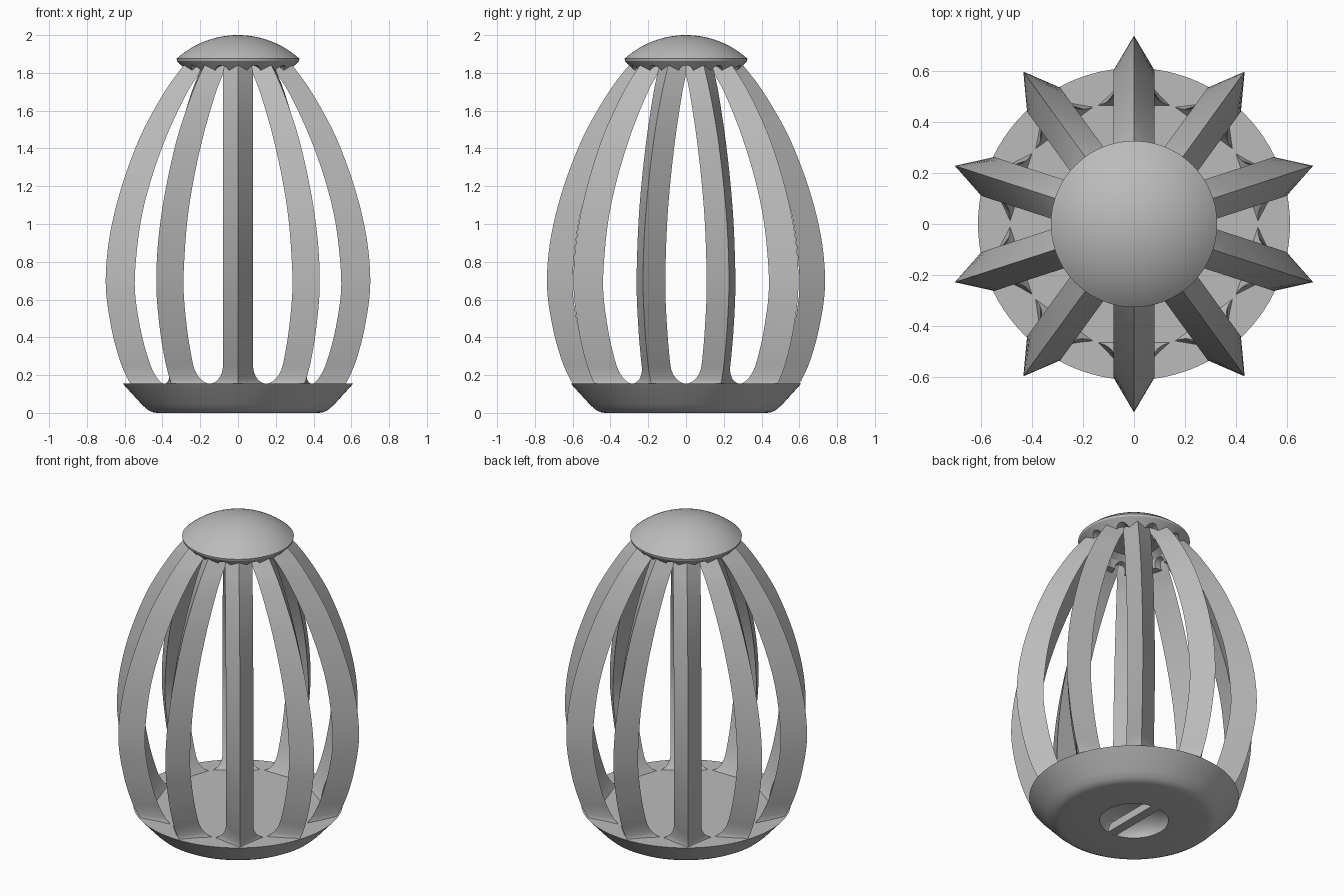
import bpy, bmesh, math
from mathutils import Vector, Matrix

cube = bpy.data.objects.get("Cube")
if cube:
    bpy.data.objects.remove(cube, do_unlink=True)

grey = bpy.data.materials.new("plain grey")
grey.use_nodes = True
grey.diffuse_color = (0.5, 0.5, 0.5, 1)
grey.node_tree.nodes["Principled BSDF"].inputs["Base Color"].default_value = (0.5, 0.5, 0.5, 1)

RIBS = 10
STEP = math.tau / RIBS


def make_object(name, bm):
    bmesh.ops.recalc_face_normals(bm, faces=bm.faces)
    mesh = bpy.data.meshes.new(name)
    bm.to_mesh(mesh)
    bm.free()
    mesh.materials.append(grey)
    obj = bpy.data.objects.new(name, mesh)
    bpy.context.collection.objects.link(obj)
    return obj


def lathe(name, profile, steps=96):
    """Turn an (r, z) profile that starts and ends on the axis."""
    bm = bmesh.new()
    verts = [bm.verts.new((r, 0, z)) for r, z in profile]
    edges = [bm.edges.new(pair) for pair in zip(verts, verts[1:])]
    bmesh.ops.spin(bm, geom=verts + edges, axis=(0, 0, 1), cent=(0, 0, 0),
                   angle=math.tau, steps=steps, use_merge=False)
    bmesh.ops.remove_doubles(bm, verts=bm.verts, dist=1e-4)
    return make_object(name, bm)


def activate(obj):
    bpy.ops.object.select_all(action='DESELECT')
    obj.select_set(True)
    bpy.context.view_layer.objects.active = obj


def subtract(target, cutter):
    cutter.hide_render = True
    mod = target.modifiers.new("cut", 'BOOLEAN')
    mod.operation = 'DIFFERENCE'
    mod.solver = 'EXACT'
    mod.object = cutter
    activate(target)
    bpy.ops.object.modifier_apply(modifier=mod.name)
    bpy.data.objects.remove(cutter, do_unlink=True)


def smooth(obj, degrees=30):
    activate(obj)
    bpy.ops.object.shade_smooth_by_angle(angle=math.radians(degrees))


def spline(points, count):
    """Catmull-Rom curve through the points."""
    pts = [Vector(p) for p in points]
    pts = [2 * pts[0] - pts[1]] + pts + [2 * pts[-1] - pts[-2]]
    out = []
    for a, b, c, d in zip(pts, pts[1:], pts[2:], pts[3:]):
        for i in range(count):
            t = i / count
            out.append(0.5 * (2 * b + (c - a) * t + (2 * a - 5 * b + 4 * c - d) * t ** 2
                              + (3 * b - a - 3 * c + d) * t ** 3))
    return out + [pts[-2]]


# Base: shallow flat bowl with a round hollow underneath
base = lathe("base", [(0, 0), (0.43, 0), (0.455, 0.004), (0.48, 0.018),
                      (0.51, 0.045), (0.61, 0.155), (0, 0.155)])
hollow = [(0.2 * math.cos(a), 0.11 * math.sin(a))
          for a in (math.pi / 2 * i / 10 for i in range(10))]
subtract(base, lathe("hollow_cutter", [(0, -0.02), (0.2, -0.02)] + hollow + [(0, 0.11)], 48))
smooth(base)

# Bar across the hollow
bm = bmesh.new()
bmesh.ops.create_cube(bm, size=1, matrix=Matrix.Translation((0, 0, 0.026))
                      @ Matrix.Diagonal((0.06, 0.40, 0.05, 1)))
make_object("base_bar", bm)

# Cap: dome with a conical underside, hollow inside
R = 0.485
dome = [(R * math.sin(a), 2 - R + R * math.cos(a))
        for a in (math.asin(0.325 / R) * i / 16 for i in range(17))]
dome[0] = (0, 2)
cap = lathe("cap", dome + [(0.322, 1.862), (0.25, 1.79), (0.2, 1.79),
                           (0.185, 1.84), (0.15, 1.87), (0, 1.875)])

# Arched notches in the cap between the ribs
bm = bmesh.new()
for i in range(RIBS // 2):
    turn = Matrix.Rotation(STEP * i, 4, 'Z') @ Matrix.Translation((0, 0, 1.8))
    for side in (-1, 1):
        bmesh.ops.create_cone(bm, cap_ends=True, segments=24, radius1=0.04, radius2=0.04,
                              depth=0.25, matrix=turn @ Matrix.Translation((side * 0.29, 0, 0))
                              @ Matrix.Rotation(math.pi / 2, 4, 'Y'))
subtract(cap, make_object("notch_cutter", bm))
smooth(cap)

# Ribs: triangular section given as (ridge radius, shoulder radius, height)
path = spline([(0.59, 0.455, 0.14), (0.625, 0.49, 0.2), (0.665, 0.53, 0.3),
               (0.705, 0.57, 0.45), (0.735, 0.60, 0.65), (0.727, 0.59, 0.85),
               (0.69, 0.56, 1.05), (0.63, 0.505, 1.25), (0.55, 0.43, 1.45),
               (0.47, 0.36, 1.6), (0.395, 0.295, 1.72), (0.335, 0.24, 1.8),
               (0.285, 0.205, 1.86)], 6)


def half_width(z):
    """Constant width that flares into the base."""
    t = min(1, max(0, (0.25 - z) / 0.095))
    return 0.08 + 0.07 * (1 - math.sqrt(1 - t * t))


for k in range(RIBS):
    bm = bmesh.new()
    rings = []
    for ridge, shoulder, z in path:
        w = half_width(z)
        rings.append([bm.verts.new(p) for p in
                      ((0, -ridge, z), (w, -shoulder, z), (-w, -shoulder, z))])
    for low, high in zip(rings, rings[1:]):
        for j in range(3):
            n = (j + 1) % 3
            bm.faces.new((low[j], low[n], high[n], high[j]))
    bm.faces.new(rings[0])
    bm.faces.new(rings[-1])
    bmesh.ops.rotate(bm, verts=bm.verts, matrix=Matrix.Rotation(STEP * k, 3, 'Z'))
    smooth(make_object(f"rib_{k + 1}", bm))
